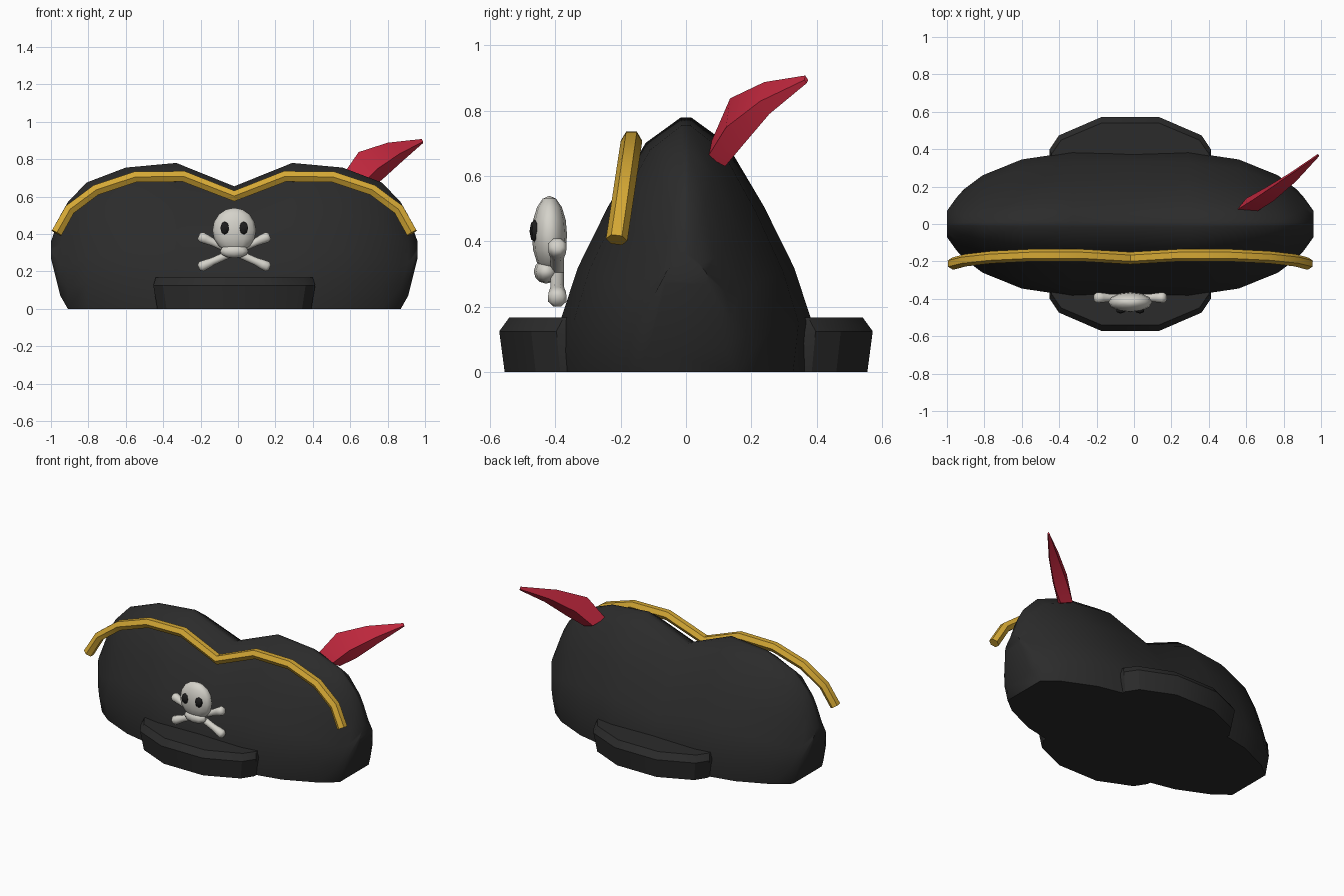
import bpy, bmesh, math
from mathutils import Vector, Matrix

if "Cube" in bpy.data.objects:
    bpy.data.objects.remove(bpy.data.objects["Cube"])

CX = -0.02  # centre line of the hat


def material(name, rgb):
    m = bpy.data.materials.new(name)
    m.diffuse_color = (*rgb, 1)
    m.use_nodes = True
    m.node_tree.nodes["Principled BSDF"].inputs["Base Color"].default_value = m.diffuse_color
    return m


BLACK = material("black_felt", (0.024, 0.024, 0.024))
GOLD = material("gold", (0.66, 0.39, 0.035))
RED = material("feather_red", (0.56, 0.022, 0.05))
BONE = material("bone_white", (0.66, 0.645, 0.59))
EYE = material("eye_black", (0.012, 0.012, 0.012))


def finish(name, bm, mat, angle=35):
    bmesh.ops.recalc_face_normals(bm, faces=bm.faces)
    me = bpy.data.meshes.new(name)
    bm.to_mesh(me)
    bm.free()
    me.materials.append(mat)
    ob = bpy.data.objects.new(name, me)
    bpy.context.collection.objects.link(ob)
    bpy.ops.object.select_all(action='DESELECT')
    ob.select_set(True)
    bpy.context.view_layer.objects.active = ob
    bpy.ops.object.shade_smooth_by_angle(angle=math.radians(angle))
    return ob


def loft(name, rings, mat, angle=35):
    """Skin a list of equal closed rings and cap both ends."""
    bm = bmesh.new()
    vs = [[bm.verts.new(p) for p in r] for r in rings]
    n = len(vs[0])
    for a, b in zip(vs, vs[1:]):
        for i in range(n):
            j = (i + 1) % n
            bm.faces.new((a[i], a[j], b[j], b[i]))
    bm.faces.new(vs[0])
    bm.faces.new(vs[-1])
    return finish(name, bm, mat, angle)


def tube(name, path, radii, sides, mat, angle=35):
    """Round tube along a path lying roughly in the xz plane."""
    path = [Vector(p) for p in path]
    rings = []
    for i, p in enumerate(path):
        t = (path[min(i + 1, len(path) - 1)] - path[max(i - 1, 0)]).normalized()
        side = t.cross(Vector((0, 1, 0))).normalized()
        depth = side.cross(t)
        angles = [2 * math.pi * (k + 0.5) / sides for k in range(sides)]
        rings.append([p + radii[i] * (side * math.cos(a) + depth * math.sin(a)) for a in angles])
    return loft(name, rings, mat, angle)


def ball(name, centre, size, seg, rows, mat, angle=60):
    bm = bmesh.new()
    bmesh.ops.create_uvsphere(bm, u_segments=seg, v_segments=rows, radius=1,
                              matrix=Matrix.LocRotScale(Vector(centre), None, Vector(size)))
    return finish(name, bm, mat, angle)


# Crown: cross-sections (offset, bottom, top, half width, base pinch)
half = [(0.98, 0.27, 0.36, 0.07, 0.9), (0.93, 0.07, 0.50, 0.14, 0.82),
        (0.89, 0.0, 0.57, 0.185, 0.84), (0.79, 0.0, 0.675, 0.26, 0.9),
        (0.58, 0.0, 0.755, 0.345, 0.95), (0.31, 0.0, 0.78, 0.385, 1)]
stations = [(-s[0], *s[1:]) for s in half] + [(0, 0, 0.655, 0.385, 1)] + half[::-1]
profile = [(1, 0.2), (0.86, 0.41), (0.62, 0.65), (0.32, 0.9), (0.04, 1)]
rings = []
for u, b, h, w, pinch in stations:
    side = [(pinch, 0)] + profile
    ring = [(-p, q) for p, q in side] + side[::-1]
    rings.append([(CX + u, p * w, b + (h - b) * q) for p, q in ring])
loft("hat_crown", rings, BLACK, 45)

# Front and back brim flaps: outline scaled per height level
outline = [(-0.42, 0.3), (-0.42, 0.385), (-0.37, 0.46), (-0.15, 0.555),
           (0.15, 0.555), (0.37, 0.46), (0.42, 0.385), (0.42, 0.3)]
levels = [(0.0, 0.98, 1.0), (0.125, 1.03, 1.03), (0.167, 1.0, 0.975)]
for name, s in (("front_brim", -1), ("back_brim", 1)):
    loft(name, [[(CX + x * sx, s * y * sy, z) for x, y in outline]
                for z, sx, sy in levels], BLACK, 30)

# Gold trim following the crest
trim = [(0.95, 0.405), (0.88, 0.53), (0.74, 0.635), (0.53, 0.705), (0.27, 0.708)]
points = [(-x, z) for x, z in trim] + [(0, 0.603)] + trim[::-1]
path = [(CX + x, -0.213 + 0.15 * (z - 0.4), z) for x, z in points]
tube("gold_trim", path, [0.033] * len(path), 6, GOLD, 25)

# Feather: upper edge, lower edge and half thickness at each section
feather = [((0.55, 0.075, 0.70), (0.68, 0.12, 0.63), 0.045),
           ((0.645, 0.135, 0.838), (0.77, 0.17, 0.69), 0.042),
           ((0.80, 0.24, 0.888), (0.88, 0.255, 0.79), 0.028),
           ((0.982, 0.365, 0.908), (0.988, 0.37, 0.885), 0.007)]
across = Vector((0.6, -0.8, 0))
rings = []
for top, low, t in feather:
    top, low = Vector(top), Vector(low)
    mid = top.lerp(low, 0.6)
    rings.append([top, mid + across * t, low, mid - across * t])
loft("feather", rings, RED, 25)

# Skull emblem
ball("skull", (CX, -0.418, 0.42), (0.117, 0.054, 0.12), 12, 8, BONE)
ball("jaw", (CX, -0.428, 0.308), (0.08, 0.038, 0.037), 10, 6, BONE)
for name, s in (("left_eye", -1), ("right_eye", 1)):
    ball(name, (CX + s * 0.051, -0.463, 0.432), (0.027, 0.016, 0.035), 6, 4, EYE)

# Crossed bones with rounded ends
for name, s in (("bone_rising", 1), ("bone_falling", -1)):
    steps = [(-1, 0.018), (-0.93, 0.03), (-0.8, 0.028), (-0.6, 0.022),
             (0.6, 0.022), (0.8, 0.028), (0.93, 0.03), (1, 0.018)]
    tube(name, [(CX + 0.19 * t, -0.394, 0.305 + s * 0.085 * t) for t, r in steps],
         [r for t, r in steps], 8, BONE, 60)
